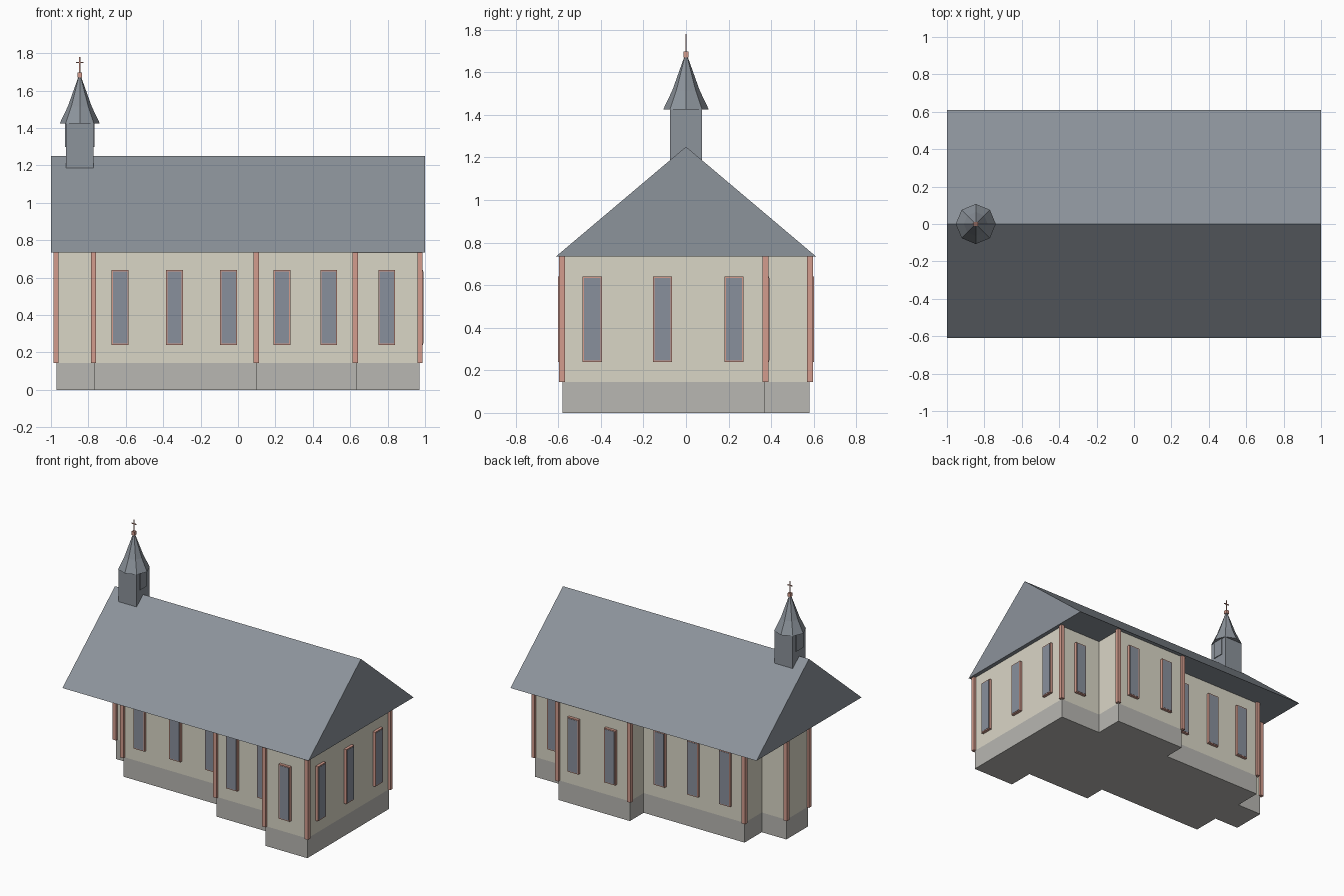
import bpy, bmesh, math
from mathutils import Vector, Matrix

cube = bpy.data.objects.get("Cube")
if cube:
    bpy.data.objects.remove(cube, do_unlink=True)


def material(name, r, g, b):
    """Flat material from 0-255 display values, stored as linear."""
    def linear(v):
        v /= 255
        return v / 12.92 if v <= 0.04045 else ((v + 0.055) / 1.055) ** 2.4
    mat = bpy.data.materials.new(name)
    mat.use_nodes = True
    colour = (linear(r), linear(g), linear(b), 1)
    mat.diffuse_color = colour
    mat.node_tree.nodes["Principled BSDF"].inputs["Base Color"].default_value = colour
    return mat


SLATE = material("slate_grey", 140, 147, 155)
CREAM = material("cream_plaster", 218, 214, 198)
STONE = material("plinth_stone", 184, 183, 178)
BRICK = material("pale_brick", 211, 156, 141)
GLASS = material("window_glass", 137, 144, 156)


def finish(name, bm, mat):
    bmesh.ops.recalc_face_normals(bm, faces=bm.faces)
    mesh = bpy.data.meshes.new(name)
    bm.to_mesh(mesh)
    bm.free()
    mesh.materials.append(mat)
    obj = bpy.data.objects.new(name, mesh)
    bpy.context.collection.objects.link(obj)
    return obj


def add_box(bm, centre, size):
    matrix = Matrix.Translation(centre) @ Matrix.Diagonal((*size, 1))
    bmesh.ops.create_cube(bm, size=1, matrix=matrix)


def box(name, centre, size, mat):
    bm = bmesh.new()
    add_box(bm, centre, size)
    return finish(name, bm, mat)


def extrude(name, points, direction, mat):
    """Solid from a flat outline pushed along a direction."""
    bm = bmesh.new()
    face = bm.faces.new([bm.verts.new(p) for p in points])
    result = bmesh.ops.extrude_face_region(bm, geom=[face])
    verts = [g for g in result["geom"] if isinstance(g, bmesh.types.BMVert)]
    bmesh.ops.translate(bm, verts=verts, vec=Vector(direction))
    return finish(name, bm, mat)


# Stepped floor plan, counter-clockwise
PLAN = [(-.97, -.03), (-.77, -.03), (-.77, -.23), (.10, -.23), (.10, -.39), (.63, -.39),
        (.63, -.58), (.97, -.58), (.97, .37), (.63, .37), (.63, .58), (.05, .58),
        (.05, .42), (-.77, .42), (-.77, .22), (-.97, .22)]
PLINTH, EAVE, RIDGE = .145, .735, 1.25

extrude("plinth", [(x, y, 0) for x, y in PLAN], (0, 0, PLINTH), STONE)
extrude("walls", [(x, y, PLINTH) for x, y in PLAN], (0, 0, EAVE - PLINTH), CREAM)

# Brick posts on every outward corner
bm = bmesh.new()
for i, corner in enumerate(PLAN):
    here = Vector(corner)
    before = here - Vector(PLAN[i - 1])
    after = Vector(PLAN[(i + 1) % len(PLAN)]) - here
    if before.x * after.y - before.y * after.x > 0:
        out = (before.normalized() - after.normalized()) * .003
        add_box(bm, (here.x + out.x, here.y + out.y, (PLINTH + EAVE) / 2),
                (.028, .028, EAVE - PLINTH))
finish("corner_posts", bm, BRICK)

# Raised window frames with glass on their faces: (wall point, outward direction)
WALLS = [((0, -1), -.23, (-.63, -.34, -.05)), ((0, -1), -.39, (.235, .485)),
         ((0, -1), -.58, (.795,)), ((0, 1), .37, (.81,)), ((0, 1), .58, (.5, .2)),
         ((0, 1), .42, (-.09, -.36, -.62)), ((1, 0), .97, (-.44, -.11, .225))]
frames, panes = bmesh.new(), bmesh.new()
for (nx, ny), wall, spots in WALLS:
    for spot in spots:
        def slab(bm, width, height, inner, outer):
            mid, depth = wall + (nx + ny) * (inner + outer) / 2, outer - inner
            if nx:
                add_box(bm, (mid, spot, .44), (depth, width, height))
            else:
                add_box(bm, (spot, mid, .44), (width, depth, height))
        slab(frames, .09, .4, -.01, .02)
        slab(panes, .076, .386, .018, .022)
finish("window_frames", frames, BRICK)
finish("window_panes", panes, GLASS)

# Gabled roof
extrude("roof", [(-1, -.61, EAVE), (-1, .61, EAVE), (-1, 0, RIDGE)], (2, 0, 0), SLATE)

# Ridge turret with louvre plates
TX = -.846
box("turret", (TX, 0, 1.306), (.148, .15, .238), SLATE)
for side, label in ((-1, "right"), (1, "left")):
    box("turret_louvre_" + label, (TX + side * .076, 0, 1.362), (.008, .08, .125), SLATE)

# Flared eight-sided spire
bm = bmesh.new()
rings = []
for radius, z in ((.107, 1.425), (.064, 1.515), (.005, 1.68)):
    rings.append([bm.verts.new((TX + radius * math.cos(k * math.pi / 4),
                                radius * math.sin(k * math.pi / 4), z)) for k in range(8)])
for low, high in zip(rings, rings[1:]):
    for k in range(8):
        j = (k + 1) % 8
        bm.faces.new((low[k], low[j], high[j], high[k]))
bm.faces.new(rings[0])
bm.faces.new(rings[-1])
finish("spire", bm, SLATE)

# Finial and cross
box("finial", (TX, 0, 1.683), (.024, .024, .026), BRICK)
bm = bmesh.new()
add_box(bm, (TX, 0, 1.735), (.006, .006, .09))
add_box(bm, (TX, 0, 1.75), (.038, .006, .006))
finish("cross", bm, BRICK)
